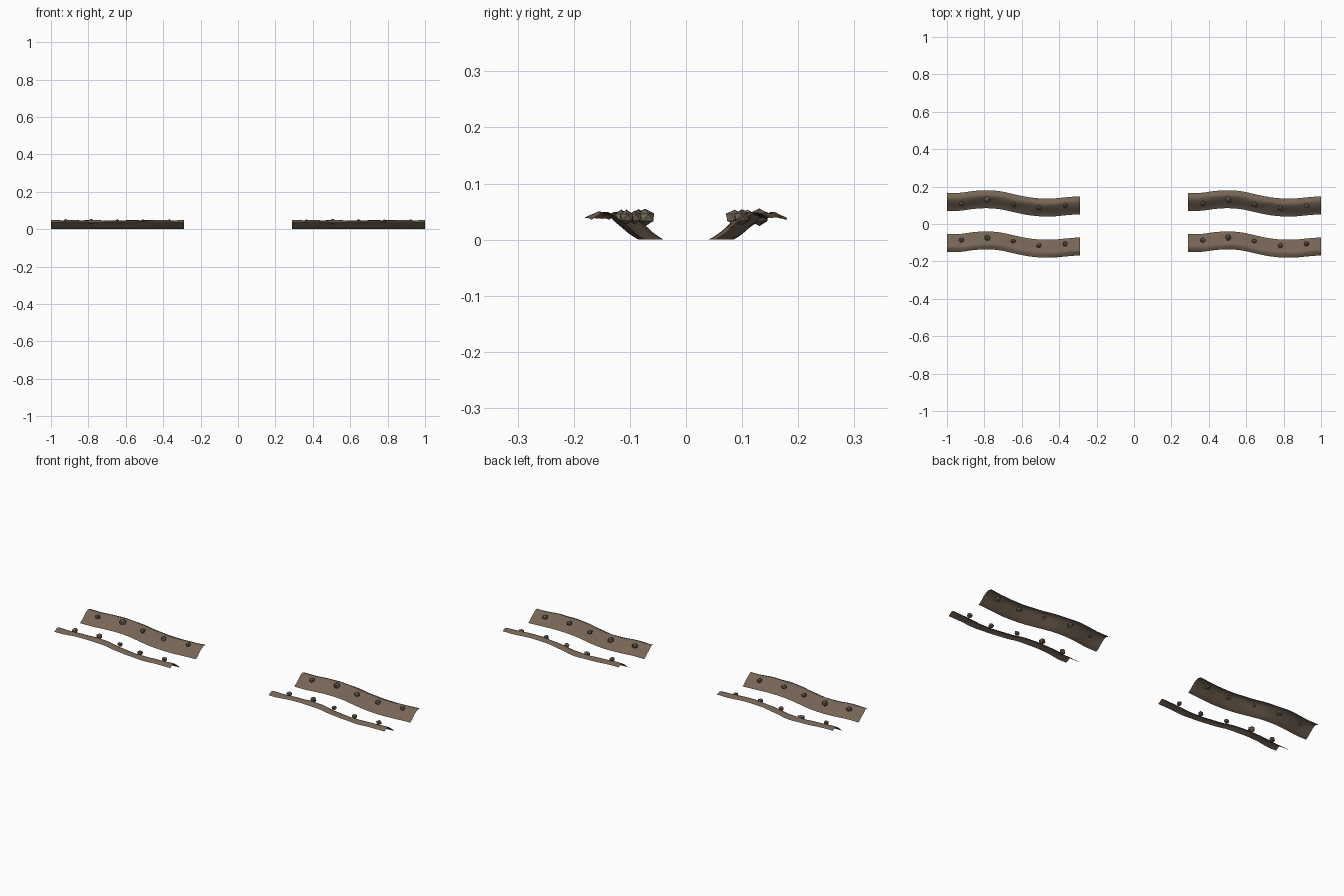
import bpy, bmesh, math, random
from mathutils import Vector, noise

if "Cube" in bpy.data.objects:
    bpy.data.objects.remove(bpy.data.objects["Cube"])

random.seed(4)

def material(name, col):
    m = bpy.data.materials.new(name)
    m.diffuse_color = (*col, 1)
    m.use_nodes = True
    m.node_tree.nodes["Principled BSDF"].inputs["Base Color"].default_value = m.diffuse_color
    return m

EARTH = material("brown earth", (0.18, 0.13, 0.092))
STONE = material("grey brown stone", (0.155, 0.12, 0.092))

LENGTH, STEPS = 0.71, 36
# winding centre line: offsets at even steps along a segment
PATH = [0.1175, 0.119, 0.1285, 0.1325, 0.127, 0.112, 0.097, 0.089, 0.0885, 0.095, 0.100]
# bank section from the inner toe to the outer lip: (offset, height)
PROFILE = [(-.048, 0), (-.039, .005), (-.029, .012), (-.019, .0215), (-.009, .030), (.001, .038),
           (.010, .044), (.019, .0475), (.027, .048), (.033, .045), (.041, .042), (.048, .038)]

def centre(t):
    f = min(max(t, 0), 1) * (len(PATH) - 1)
    i = min(int(f), len(PATH) - 2)
    p = [PATH[min(max(k, 0), len(PATH) - 1)] for k in (i - 1, i, i + 1, i + 2)]
    s = f - i
    return p[1] + .5 * s * (p[2] - p[0] + s * (2*p[0] - 5*p[1] + 4*p[2] - p[3]
                            + s * (3*(p[1] - p[2]) + p[3] - p[0])))

def finish(bm, name, mat, smooth):
    me = bpy.data.meshes.new(name)
    bm.to_mesh(me)
    bm.free()
    me.materials.append(mat)
    for f in me.polygons:
        f.use_smooth = smooth
    ob = bpy.data.objects.new(name, me)
    bpy.context.collection.objects.link(ob)

def bank(name, x0, side):
    bm = bmesh.new()
    rows = []
    for i in range(STEPS + 1):
        t = i / STEPS
        yc = centre(t) - (0 if side > 0 else 0.22)
        row = []
        for j, (u, z) in enumerate(PROFILE):
            n = noise.noise(Vector((t * 9, u * 30, side * 5)))
            z = max(0, z + n * 0.004 * min(1, j / 3))
            row.append(bm.verts.new((x0 + t * LENGTH, yc + side * u, z)))
        rows.append(row)
    for a, b in zip(rows, rows[1:]):
        for j in range(len(PROFILE) - 1):
            q = [a[j], b[j], b[j+1], a[j+1]]
            bm.faces.new(q if side > 0 else q[::-1])
    finish(bm, name, EARTH, True)

def rock(name, x, y, z, r):
    bm = bmesh.new()
    bmesh.ops.create_icosphere(bm, subdivisions=1, radius=1)
    ang = random.uniform(0, math.pi)
    for v in bm.verts:
        c = v.co * random.uniform(.88, 1.08)
        c = Vector((c.x * r * 1.05, c.y * r * .95, c.z * r * .9))
        v.co = Vector((c.x * math.cos(ang) - c.y * math.sin(ang) + x,
                       c.x * math.sin(ang) + c.y * math.cos(ang) + y, c.z + z))
    finish(bm, name, STONE, False)

# rocks along each bank: (distance from segment start, y, radius)
ROCKS = {1: [(.078, .11, .0145), (.215, .131, .018), (.355, .102, .0145), (.492, .086, .0155), (.632, .099, .015)],
         -1: [(.078, -.085, .0155), (.215, -.073, .0175), (.353, -.091, .014), (.492, -.115, .015), (.632, -.106, .0145)]}

for x0, end in ((-1.0, "left"), (0.29, "right")):
    for side, where in ((1, "back"), (-1, "front")):
        bank(f"{end}_{where}_bank", x0, side)
        for k, (dx, y, r) in enumerate(ROCKS[side]):
            rock(f"{end}_{where}_rock_{k + 1}", x0 + dx, y, 0.040, r)
